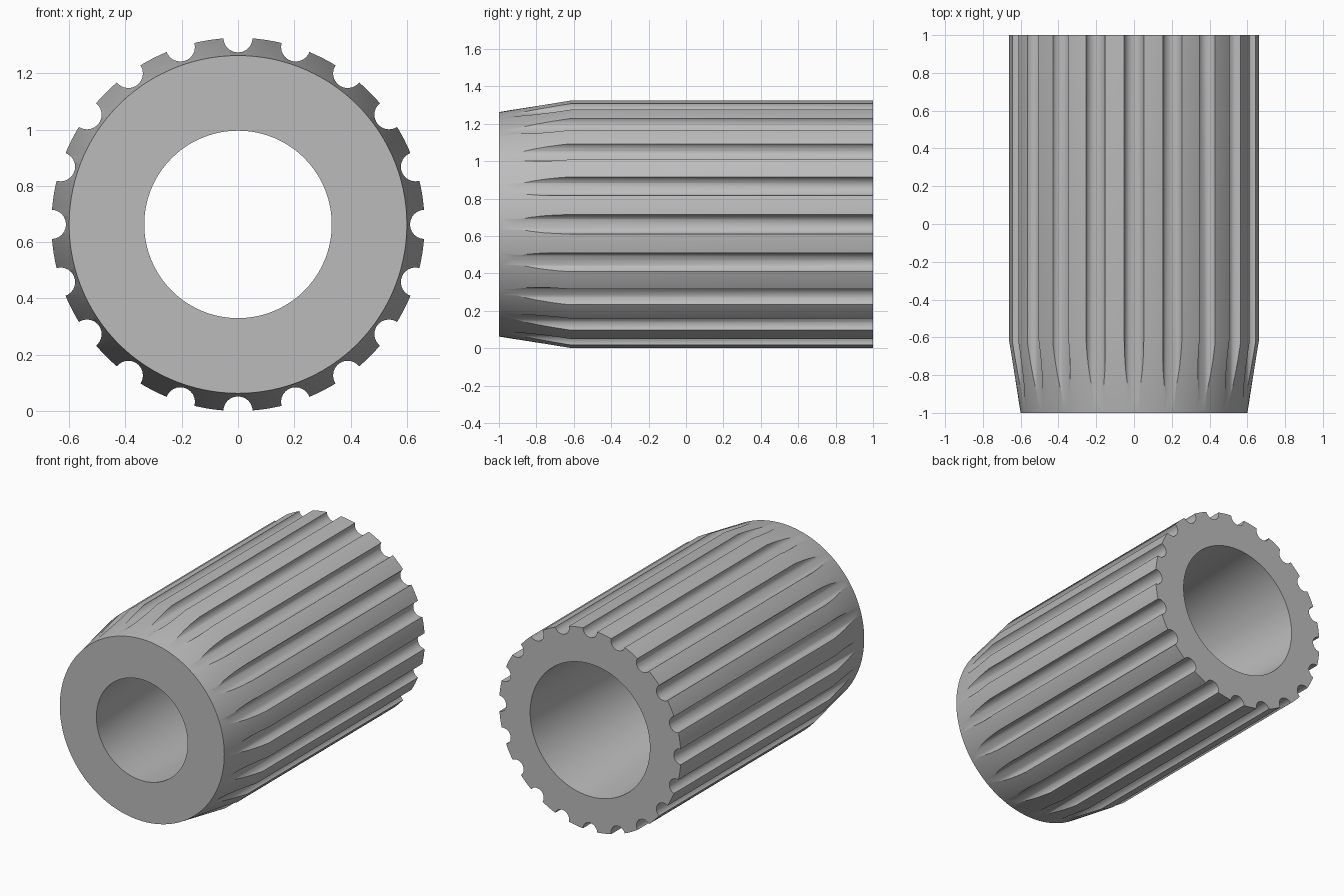
import bpy
import bmesh
from math import sin, cos, pi, radians

cube = bpy.data.objects.get("Cube")
if cube:
    bpy.data.objects.remove(cube, do_unlink=True)

RADIUS = 0.663
GROOVES = 20
SEGMENTS = 120

grey = bpy.data.materials.new("plain grey")
grey.use_nodes = True
colour = (0.5, 0.5, 0.5, 1)
grey.diffuse_color = colour
grey.node_tree.nodes["Principled BSDF"].inputs["Base Color"].default_value = colour


def add_rings(bm, rings, segments, cx=0, cz=RADIUS):
    """Loft circles given as (radius, y) around an axis along y."""
    return [[bm.verts.new((cx + r * sin(2 * pi * i / segments), y,
                           cz + r * cos(2 * pi * i / segments)))
             for i in range(segments)] for r, y in rings]


def bridge(bm, a, b):
    n = len(a)
    for i in range(n):
        j = (i + 1) % n
        bm.faces.new((a[i], a[j], b[j], b[i]))


def make_object(name, bm):
    bmesh.ops.recalc_face_normals(bm, faces=bm.faces)
    mesh = bpy.data.meshes.new(name)
    bm.to_mesh(mesh)
    bm.free()
    mesh.materials.append(grey)
    obj = bpy.data.objects.new(name, mesh)
    bpy.context.collection.objects.link(obj)
    return obj


# Sleeve: chamfered nose, straight barrel and tapering bore
bm = bmesh.new()
profile = [(0.333, -1), (0.6, -1), (RADIUS, -0.62), (RADIUS, 1), (0.437, 1)]
rings = add_rings(bm, profile, SEGMENTS)
for k, ring in enumerate(rings):
    bridge(bm, ring, rings[(k + 1) % len(rings)])
sleeve = make_object("grooved_sleeve", bm)

# Groove cutters: a ring of rods along the barrel
bm = bmesh.new()
for k in range(GROOVES):
    a = 2 * pi * k / GROOVES
    ends = add_rings(bm, [(0.052, -1.2), (0.052, 1.2)], 24,
                     RADIUS * sin(a), RADIUS + RADIUS * cos(a))
    bridge(bm, *ends)
    for ring in ends:
        bm.faces.new(ring)
cutter = make_object("groove_cutter", bm)
cutter.hide_render = True

# Cut the grooves, then drop the cutter
mod = sleeve.modifiers.new("grooves", "BOOLEAN")
mod.operation = "DIFFERENCE"
mod.solver = "EXACT"
mod.object = cutter
for obj in bpy.context.selected_objects:
    obj.select_set(False)
bpy.context.view_layer.objects.active = sleeve
sleeve.select_set(True)
bpy.ops.object.modifier_apply(modifier=mod.name)
bpy.data.objects.remove(cutter, do_unlink=True)
bpy.ops.object.shade_smooth_by_angle(angle=radians(30))
